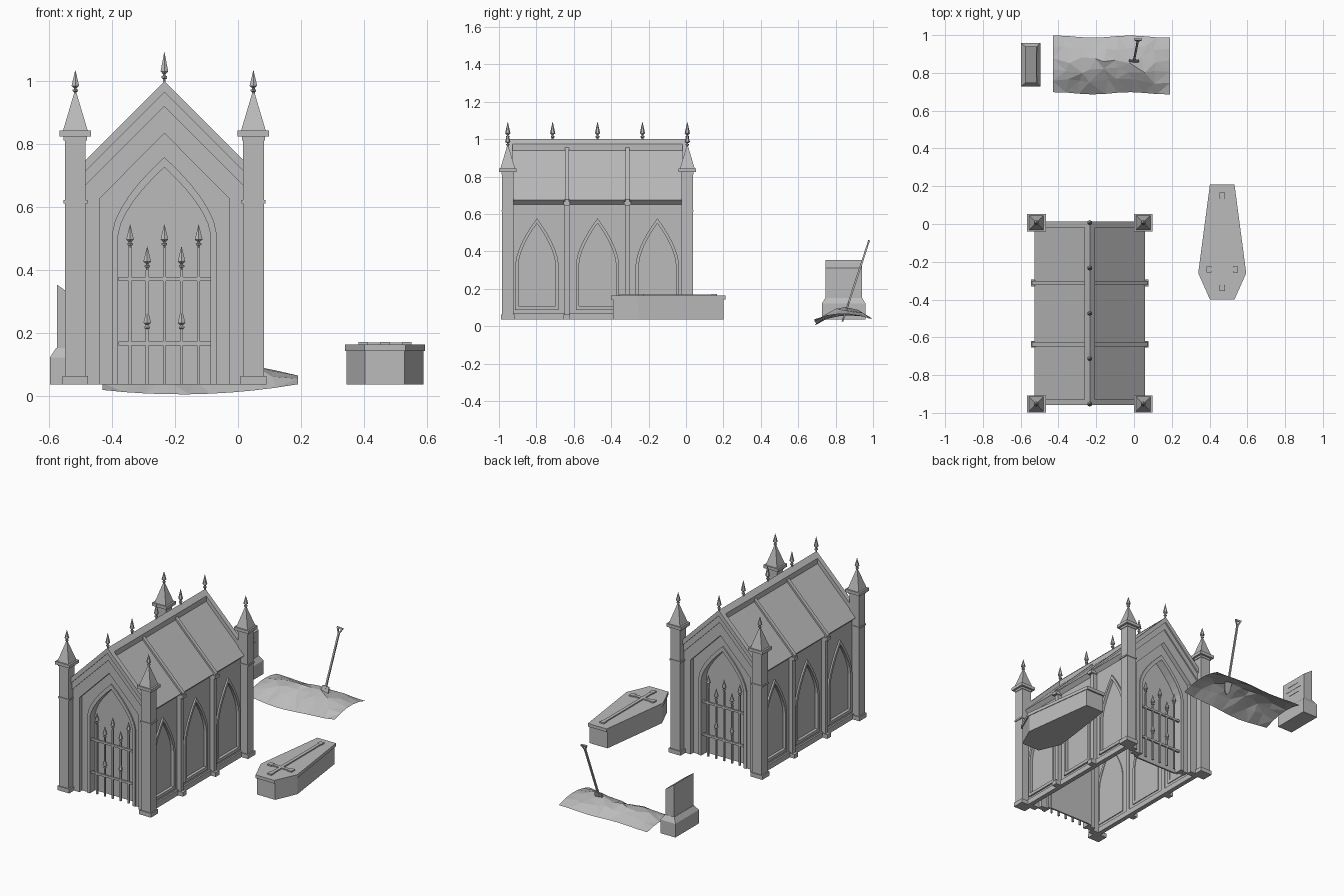
import bpy, bmesh, math, random
from mathutils import Vector

if "Cube" in bpy.data.objects:
    bpy.data.objects.remove(bpy.data.objects["Cube"])
random.seed(4)

stone = bpy.data.materials.new("grey stone")
stone.use_nodes = True
GREY = (0.5, 0.5, 0.5, 1)
stone.diffuse_color = GREY
stone.node_tree.nodes["Principled BSDF"].inputs["Base Color"].default_value = GREY

CX, CY, GROUND = -0.234, -0.473, 0.037     # crypt centre and floor height
STEPS = 6                                  # segments per half arch


def finish(name, bm, solid=True):
    if solid:
        bmesh.ops.recalc_face_normals(bm, faces=bm.faces)
    mesh = bpy.data.meshes.new(name)
    bm.to_mesh(mesh)
    bm.free()
    mesh.materials.append(stone)
    obj = bpy.data.objects.new(name, mesh)
    bpy.context.collection.objects.link(obj)
    return obj


def box(name, x0, x1, y0, y1, z0, z1):
    bm = bmesh.new()
    bmesh.ops.create_cube(bm, size=1)
    for v in bm.verts:
        v.co = ((x0 + x1) / 2 + v.co.x * (x1 - x0),
                (y0 + y1) / 2 + v.co.y * (y1 - y0),
                (z0 + z1) / 2 + v.co.z * (z1 - z0))
    return finish(name, bm)


def loft(name, rings):
    """Closed solid through rings of equal point count."""
    bm = bmesh.new()
    loops = [[bm.verts.new(p) for p in ring] for ring in rings]
    n = len(loops[0])
    for a, b in zip(loops, loops[1:]):
        for i in range(n):
            bm.faces.new((a[i], a[(i + 1) % n], b[(i + 1) % n], b[i]))
    bm.faces.new(loops[0])
    bm.faces.new(loops[-1])
    return finish(name, bm)


def lathe(name, profile, x, y, z, sides=6):
    turn = math.pi / sides
    k = math.sqrt(2) if sides == 4 else 1
    return loft(name, [[(x + k * r * math.cos(turn + i * 2 * turn),
                         y + k * r * math.sin(turn + i * 2 * turn), z + h)
                        for i in range(sides)] for r, h in profile])


def prism(name, pts, d0, d1, place):
    return loft(name, [[place(u, z, d) for u, z in pts] for d in (d0, d1)])


def band(name, outer, inner, d0, d1, place, closed=False):
    """Flat strip between two matching outlines, given thickness."""
    bm = bmesh.new()
    rows = [[bm.verts.new(place(*p, d)) for p, d in
             ((o, d0), (i, d0), (i, d1), (o, d1))] for o, i in zip(outer, inner)]
    pairs = list(zip(rows, rows[1:])) + ([(rows[-1], rows[0])] if closed else [])
    for a, b in pairs:
        for k in range(4):
            bm.faces.new((a[k], a[(k + 1) % 4], b[(k + 1) % 4], b[k]))
    if not closed:
        bm.faces.new(rows[0])
        bm.faces.new(rows[-1])
    return finish(name, bm)


def mirrored(half):
    return half + [(-u, z) for u, z in reversed(half[:-1])]


def arch(w, base, spring, apex):
    return mirrored([(-w, base)] + [(-w * (1 - (i / STEPS) ** 1.6),
                    spring + (apex - spring) * i / STEPS) for i in range(STEPS + 1)])


def gable(w, base, eave, apex):
    return mirrored([(-w, base)] + [(-w * (1 - i / STEPS),
                    eave + (apex - eave) * i / STEPS) for i in range(STEPS + 1)])


def chevron(w, apex):
    return [(-w, apex - w), (0, apex), (w, apex - w)]


def finial(name, x, y, z, h=0.075):
    prof = [(.005, 0), (.005, .1), (.01, .14), (.01, .2), (.005, .22),
            (.005, .27), (.014, .36), (.0005, 1)]
    lathe(name, [(r, t * h) for r, t in prof], x, y, z)


def along(u, z, d):
    return (CX + u, CY + d, z)


# Front and back ends: stepped gable, pointed portal and iron gate
for end, s in (("front", -1), ("back", 1)):
    def place(u, z, d, s=s):
        return (CX + u, CY + s * d, z)
    band(end + "_coping", chevron(.265, 1.0), chevron(.265, .965), .455, .485, place)
    band(end + "_coping_step", chevron(.265, .965), chevron(.265, .92), .445, .476, place)
    recess = gable(.205, GROUND, .628, .835)
    portal = arch(.166, GROUND, .517, .759)
    opening = arch(.147, GROUND, .51, .727)
    band(end + "_wall", gable(.265, GROUND, .655, .92), recess, .43, .468, place)
    band(end + "_recess", recess, portal, .405, .44, place)
    band(end + "_portal_moulding", portal, opening, .39, .448, place)
    prism(end + "_door", opening, .385, .395, place)
    gy = CY + s * .43
    for z in (.160, .365):
        box(end + "_gate_rail", CX - .146, CX + .146, gy - .006, gy + .006, z, z + .013)
    for i in range(-2, 3):
        x, top = CX + i * .0545, (.40 if i % 2 else .47)
        box(end + "_gate_bar", x - .005, x + .005, gy - .005, gy + .005, GROUND, top)
        finial(end + "_gate_spike", x, gy, top)
        if i % 2:
            finial(end + "_gate_low_spike", x, gy, .205)

# Long side walls with arched windows, plinth and buttresses
for side, s in (("left", 1), ("right", -1)):
    for c in (-.797, -.473, -.153):
        def place(u, z, d, s=s, c=c):
            return (CX + s * d, c + u, z)
        outer, inner = arch(.116, .088, .33, .577), arch(.099, .107, .33, .55)
        band(side + "_wall_bay", gable(.163, GROUND, .675, .675), outer, .255, .268, place, True)
        band(side + "_window_frame", outer, inner, .25, .278, place, True)
        prism(side + "_window_panel", inner, .254, .26, place)
    x0, x1 = sorted((CX + s * .25, CX + s * .278))
    box(side + "_plinth", x0, x1, -.94, -.01, GROUND, .07)
    for y in (-.637, -.313):
        for part, d, w, z0, z1 in (("buttress", .295, .0135, GROUND, .68),
                                   ("buttress_foot", .311, .018, GROUND, .063),
                                   ("buttress_cap", .311, .018, .648, .667)):
            x0, x1 = sorted((CX + s * .25, CX + s * d))
            box(side + "_" + part, x0, x1, y - w, y + w, z0, z1)

# Roof slab, cross ribs, ridge cap and ridge spikes
band("roof", chevron(.293, .967), [(-.271, .652), (0, .923), (.271, .652)],
     -.466, .466, along)
for y in (-.637, -.313):
    band("roof_rib", chevron(.305, .982), chevron(.305, .95),
         y - CY - .011, y - CY + .011, along)
prism("ridge_cap", [(-.027, .935), (-.027, .973), (0, 1), (.027, .973), (.027, .935)],
      -.468, .468, along)
for i in range(5):
    finial("ridge_spike", CX, CY + (i - 2) * .24, .997, .096)

# Corner towers
for sx in (-1, 1):
    for sy in (-1, 1):
        x, y = CX + sx * .283, CY + sy * .48
        for part, r, ry, z0, z1 in (("foot", .041, .036, GROUND, .063),
                                    ("shaft", .033, .03, .063, .813),
                                    ("band", .038, .034, .612, .622),
                                    ("collar", .037, .033, .812, .825),
                                    ("cap", .05, .046, .825, .844)):
            box("tower_" + part, x - r, x + r, y - ry, y + ry, z0, z1)
        lathe("tower_spire", [(.039, 0), (.004, .118)], x, y, .844, 4)
        finial("tower_spike", x, y, .958, .077)

# Coffin with overhanging lid and raised cross
half = [(.065, .21), (.127, -.26), (.065, -.40)]
plan = half + [(-x, y) for x, y in reversed(half)]
COF = .467


def coffin_ring(k, z):
    return [(COF + x * k, -.095 + (y + .095) * k, z) for x, y in plan]


loft("coffin_body", [coffin_ring(.965, GROUND), coffin_ring(.965, .145)])
loft("coffin_lid", [coffin_ring(1, .143), coffin_ring(1, .163)])
box("cross_shaft", COF - .01, COF + .01, -.34, .15, .162, .17)
box("cross_bar", COF - .075, COF + .075, -.25, -.23, .162, .17)
for x, y in ((-.07, -.24), (.07, -.24), (0, -.34), (0, .15)):
    box("cross_end", COF + x - .014, COF + x + .014, y - .016, y + .016, .162, .171)

# Headstone: chamfered base and slab with a slanted top
HX, HY = -.546, .843


def rect(a, b, z):
    return [(HX - a, HY - b, z), (HX + a, HY - b, z), (HX + a, HY + b, z), (HX - a, HY + b, z)]


loft("headstone_base", [rect(.052, .116, GROUND), rect(.052, .116, .122), rect(.032, .098, .152)])
slab = loft("headstone_slab", [rect(.03, .097, .14), rect(.03, .097, .354)])
for v in slab.data.vertices:
    if v.co.z > .3 and v.co.x > HX:
        v.co.z = .312
for i, w in enumerate((.045, .065, .05)):
    box("headstone_groove", HX + .028, HX + .032, HY - w, HY + w, .215 + i * .03, .219 + i * .03)

# Burial mound: rumpled open sheet
bm = bmesh.new()
bmesh.ops.create_grid(bm, x_segments=9, y_segments=5, size=1)
for v in bm.verts:
    u, w = v.co.x, v.co.y
    edge = max(abs(u), abs(w)) > .99
    front = .028 + .009 * u - .022 * (1 - u * u)
    base = front + (.04 - front) * (w + 1) / 2
    rise = .068 * (1 - w * w) * (1 - .6 * u ** 4) + (0 if edge else random.uniform(-.01, .01))
    jit = 0 if edge else .02
    v.co = (-.12 + .31 * u + random.uniform(-jit, jit),
            .842 + .15 * w + random.uniform(-jit, jit) + (.006 * math.sin(5 * u) if edge else 0),
            base + rise)
bmesh.ops.triangulate(bm, faces=bm.faces)
finish("burial_mound", bm, False)

# Spade stuck in the mound
foot, top = Vector((0, .866, .115)), Vector((.02, .968, .425))
axis = (top - foot).normalized()
across = Vector((1, 0, 0)) - axis * axis.x
across.normalize()
thick = axis.cross(across)


def section(p, a, b):
    return [p + across * a * i + thick * b * j for i, j in ((-1, -1), (1, -1), (1, 1), (-1, 1))]


def bar(name, p, q, r=.005):
    loft(name, [section(p, r, r), section(q, r, r)])


bar("spade_handle", foot - axis * .02, top)
loft("spade_blade", [section(foot + axis * t, w, .004) for t, w in
                     ((-.095, .003), (-.07, .02), (-.01, .026), (.012, .022))])
tip = top + axis * .03
grip = section(tip, .018, 0)
loft("spade_grip", [[tip + across * .02 * s + thick * .005 * i + axis * .005 * j
                     for i, j in ((-1, -1), (1, -1), (1, 1), (-1, 1))] for s in (-1, 1)])
for s in (-1, 1):
    bar("spade_yoke", top - axis * .004, tip + across * .017 * s, .004)
